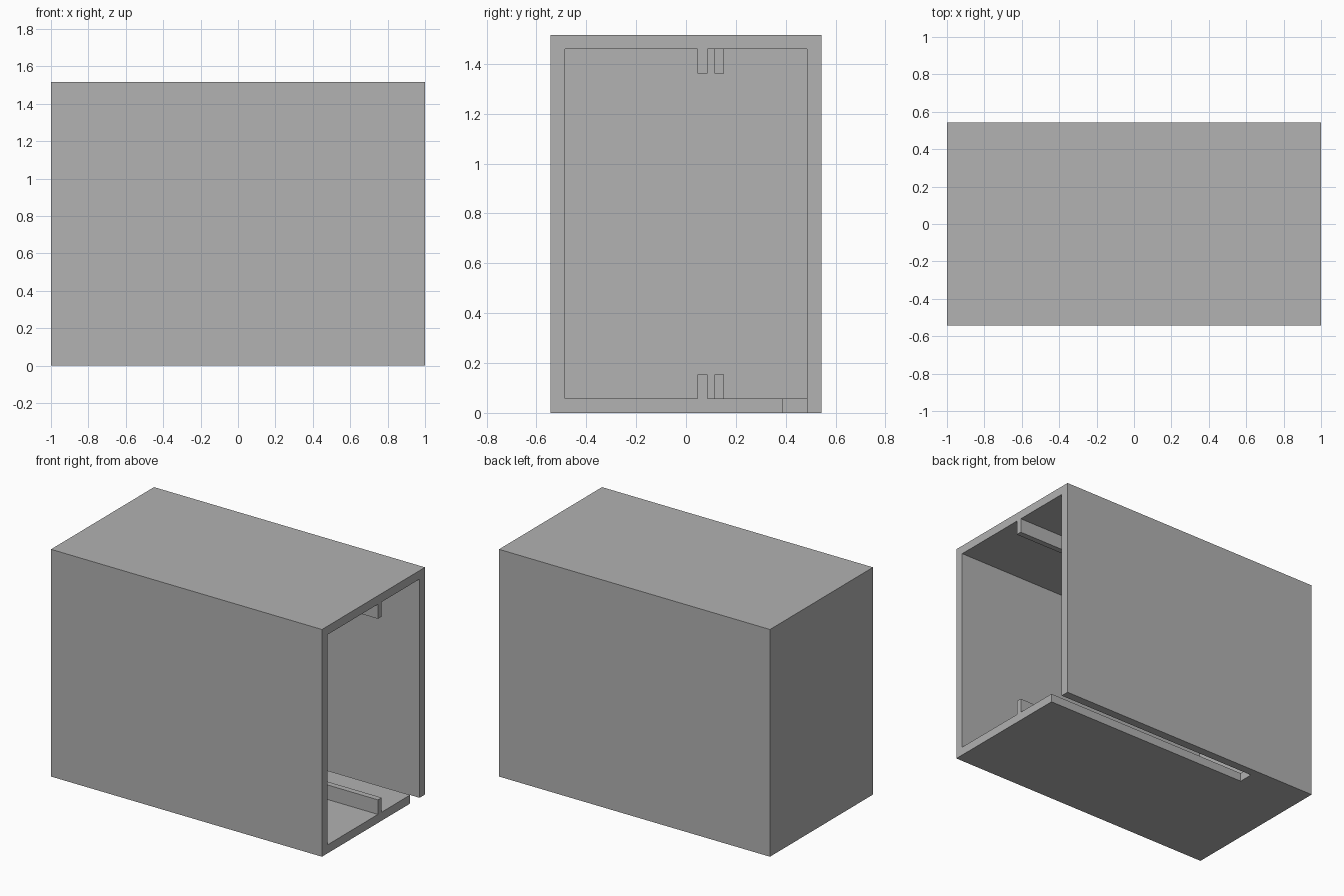
import bpy
import bmesh
from mathutils import Vector

default = bpy.data.objects.get("Cube")
if default:
    bpy.data.objects.remove(default, do_unlink=True)

HALF_X, HALF_Y, HEIGHT, WALL = 1.0, 0.543, 1.516, 0.057
RAIL_HEIGHT = 0.097
FLOOR, CEILING = WALL, HEIGHT - WALL
INNER_Y, INNER_BACK = HALF_Y - WALL, -HALF_X + WALL

grey = bpy.data.materials.new("plain grey")
grey.use_nodes = True
grey.diffuse_color = (0.445, 0.445, 0.445, 1)
grey.node_tree.nodes["Principled BSDF"].inputs["Base Color"].default_value = grey.diffuse_color


def extrude_profile(name, profile, x0, x1):
    """Sweep a closed (y, z) outline along x."""
    bm = bmesh.new()
    face = bm.faces.new([bm.verts.new((x0, y, z)) for y, z in profile])
    swept = bmesh.ops.extrude_face_region(bm, geom=[face])["geom"]
    bmesh.ops.translate(bm, vec=Vector((x1 - x0, 0, 0)),
                        verts=[v for v in swept if isinstance(v, bmesh.types.BMVert)])
    bmesh.ops.recalc_face_normals(bm, faces=bm.faces)
    mesh = bpy.data.meshes.new(name)
    bm.to_mesh(mesh)
    bm.free()
    mesh.materials.append(grey)
    obj = bpy.data.objects.new(name, mesh)
    bpy.context.collection.objects.link(obj)
    return obj


def box(name, x0, x1, y0, y1, z0, z1):
    return extrude_profile(name, [(y0, z0), (y1, z0), (y1, z1), (y0, z1)], x0, x1)


def cut(target, cutter):
    """Subtract the cutter for good and discard it."""
    cutter.hide_render = True
    mod = target.modifiers.new("cut", 'BOOLEAN')
    mod.operation, mod.solver, mod.object = 'DIFFERENCE', 'EXACT', cutter
    bpy.context.view_layer.update()
    graph = bpy.context.evaluated_depsgraph_get()
    result = bpy.data.meshes.new_from_object(target.evaluated_get(graph))
    target.modifiers.clear()
    target.data = result
    bpy.data.objects.remove(cutter, do_unlink=True)


# Outer case, open at the +x end
case = box("case", -HALF_X, HALF_X, -HALF_Y, HALF_Y, 0, HEIGHT)

# Cavity, notched so that full-length guide rails stay on floor and ceiling
rail_y0, rail_y1 = 0.047, 0.086
low, high = FLOOR + RAIL_HEIGHT, CEILING - RAIL_HEIGHT
cavity = [(-INNER_Y, FLOOR), (rail_y0, FLOOR), (rail_y0, low), (rail_y1, low),
          (rail_y1, FLOOR), (INNER_Y, FLOOR), (INNER_Y, CEILING),
          (rail_y1, CEILING), (rail_y1, high), (rail_y0, high),
          (rail_y0, CEILING), (-INNER_Y, CEILING)]
cut(case, extrude_profile("cavity_cutter", cavity, INNER_BACK, HALF_X + 0.1))

# Long slot through the floor beside the back wall
cut(case, box("slot_cutter", -0.55, HALF_X + 0.1, 0.386, INNER_Y, -0.1, FLOOR + 0.05))

# Shorter second rails, set back from the opening
for name, z0, z1 in (("lower_short_rail", FLOOR, low), ("upper_short_rail", high, CEILING)):
    box(name, INNER_BACK, 0.2, 0.115, 0.153, z0, z1)
